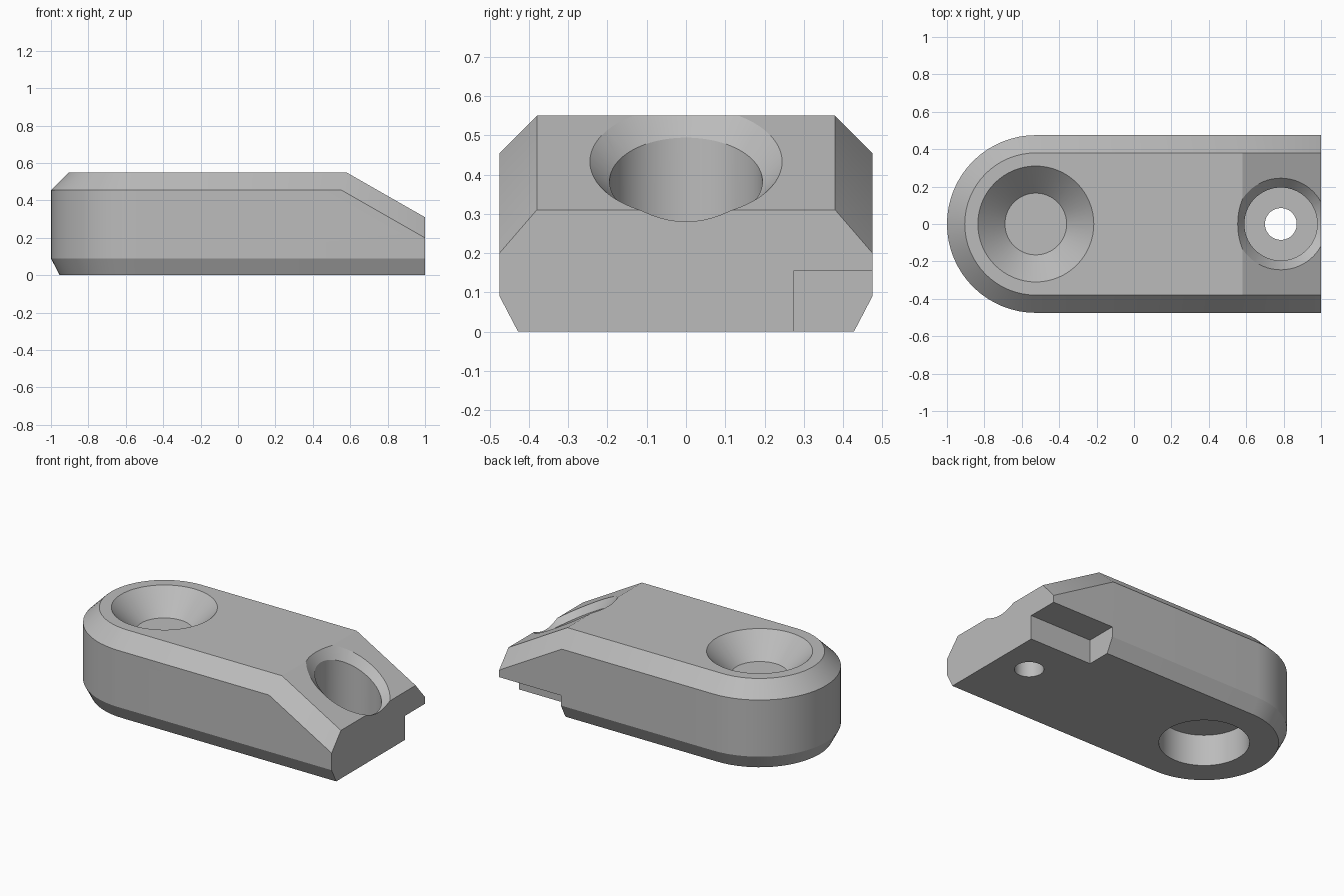
import bpy, bmesh, math
from mathutils import Vector

if "Cube" in bpy.data.objects:
    bpy.data.objects.remove(bpy.data.objects["Cube"], do_unlink=True)

grey = bpy.data.materials.new("light_grey")
grey.use_nodes = True
colour = (0.5, 0.5, 0.5, 1)
grey.diffuse_color = colour
grey.node_tree.nodes["Principled BSDF"].inputs["Base Color"].default_value = colour

SEGMENTS = 64
RADIUS, ROUND_X = 0.475, -0.525      # rounded end of the body
SCREW_X = 0.785                      # centre of the small screw hole
SLOPE = 0.571


def slope_z(x):
    return 0.31 + (1 - x) * SLOPE


def loft(bm, rings):
    """Skin a stack of closed rings and cap both ends."""
    rows = [[bm.verts.new(p) for p in ring] for ring in rings]
    n = len(rows[0])
    for low, high in zip(rows, rows[1:]):
        for i in range(n):
            j = (i + 1) % n
            bm.faces.new((low[i], low[j], high[j], high[i]))
    bm.faces.new(rows[0][::-1])
    bm.faces.new(rows[-1])


def make_object(name, bm):
    bmesh.ops.recalc_face_normals(bm, faces=bm.faces[:])
    mesh = bpy.data.meshes.new(name)
    bm.to_mesh(mesh)
    bm.free()
    mesh.materials.append(grey)
    obj = bpy.data.objects.new(name, mesh)
    bpy.context.collection.objects.link(obj)
    return obj


def circle(x, radius, height):
    """Ring whose height is a number or a function of x."""
    pts = []
    for i in range(SEGMENTS):
        a = math.tau * i / SEGMENTS
        px = x + radius * math.cos(a)
        z = height(px) if callable(height) else height
        pts.append((px, radius * math.sin(a), z))
    return pts


def body_ring(inset, z):
    r = RADIUS - inset
    pts = [(1, r, z)]
    for i in range(SEGMENTS // 2 + 1):
        a = math.pi / 2 + math.tau * i / SEGMENTS
        pts.append((ROUND_X + r * math.cos(a), r * math.sin(a), z))
    return pts + [(1, -r, z)]


# Body: round at one end, chamfered above and below
bm = bmesh.new()
loft(bm, [body_ring(0.047, 0), body_ring(0, 0.09),
          body_ring(0, 0.455), body_ring(0.095, 0.55)])

# Sloped nose with its two side chamfers
for side in (0, 1, -1):
    bmesh.ops.bisect_plane(
        bm, geom=bm.verts[:] + bm.edges[:] + bm.faces[:], clear_outer=True,
        plane_co=Vector((1, side * 0.38, 0.31)),
        plane_no=Vector((SLOPE, side * 1.158, 1)).normalized())
    bmesh.ops.holes_fill(bm, edges=[e for e in bm.edges if e.is_boundary], sides=0)
body = make_object("clamp_body", bm)


def cut(name, bm):
    cutter = make_object(name, bm)
    cutter.hide_render = True
    mod = body.modifiers.new(name, 'BOOLEAN')
    mod.operation = 'DIFFERENCE'
    mod.solver = 'EXACT'
    mod.object = cutter
    bpy.context.view_layer.objects.active = body
    bpy.ops.object.modifier_apply(modifier=name)
    bpy.data.objects.remove(cutter, do_unlink=True)


def cut_round(name, x, steps):
    bm = bmesh.new()
    loft(bm, [circle(x, r, z) for r, z in steps])
    cut(name, bm)


# Blind conical recess above, round pocket below
cut_round("cone_recess", ROUND_X, [(0.165, 0.405), (0.36, 0.6)])
cut_round("round_pocket", ROUND_X, [(0.26, -0.1), (0.26, 0.2)])

# Small screw hole, its counterbore and the chamfer that follows the slope
cut_round("screw_hole", SCREW_X, [(0.085, -0.1), (0.085, 0.2)])
cut_round("counterbore", SCREW_X, [
    (0.195, 0.1),
    (0.195, lambda x: slope_z(x) - 0.05),
    (0.245, slope_z),
    (0.265, lambda x: slope_z(x) + 0.02)])

# Notches either side of the central tongue
for side in (1, -1):
    bm = bmesh.new()
    bmesh.ops.create_cube(bm, size=1)
    for v in bm.verts:
        v.co = (0.56 if v.co.x < 0 else 1.1,
                side * (0.275 if v.co.y < 0 else 0.6),
                -0.1 if v.co.z < 0 else 0.155)
    cut("notch", bm)

# Smooth round walls, crisp edges
bpy.ops.object.select_all(action='DESELECT')
body.select_set(True)
bpy.context.view_layer.objects.active = body
bpy.ops.object.shade_smooth_by_angle(angle=math.radians(25))
